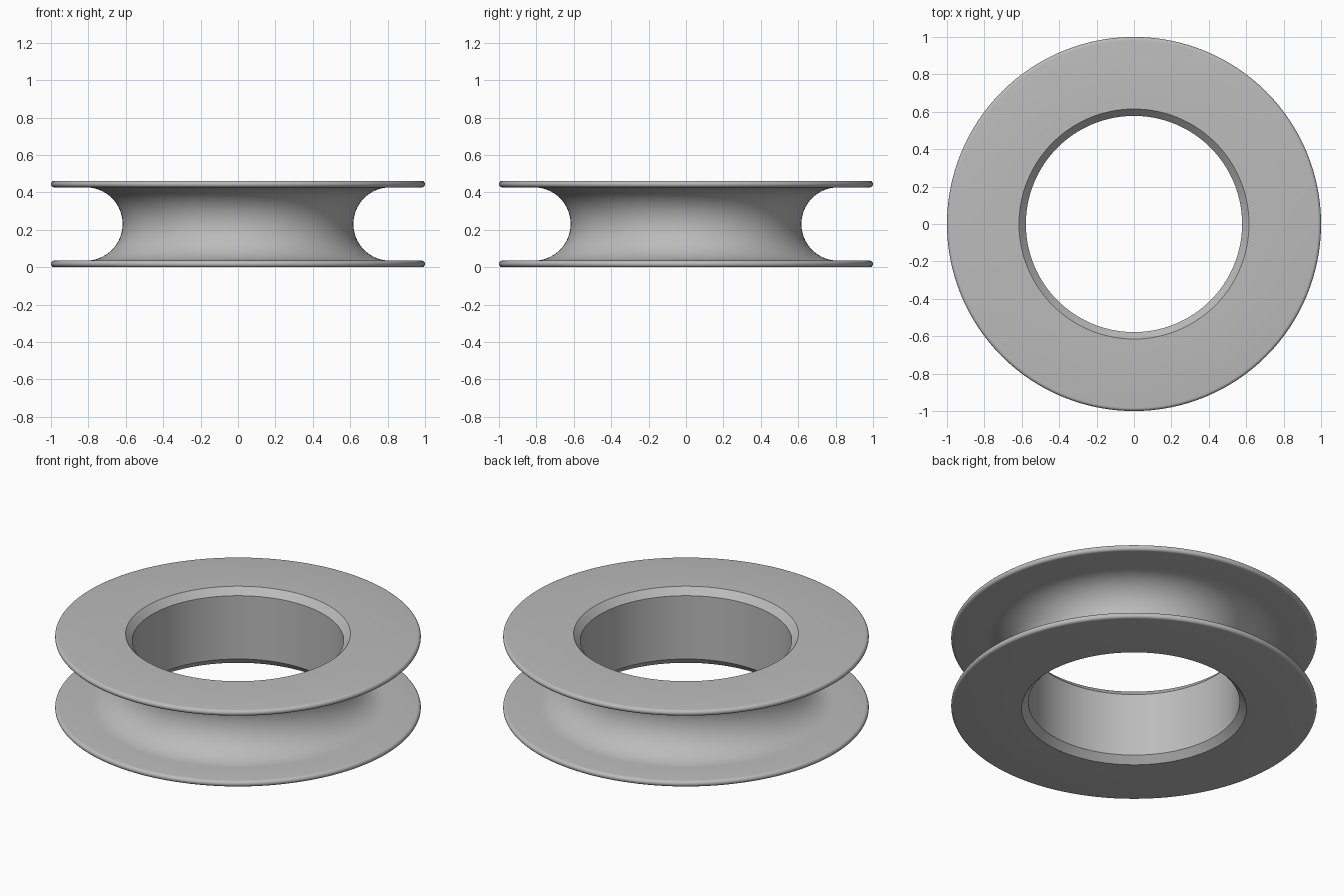
import bpy
import bmesh
from math import sin, cos, pi, radians

cube = bpy.data.objects.get("Cube")
if cube:
    bpy.data.objects.remove(cube, do_unlink=True)

HEIGHT, RIM, THICK = 0.462, 1.0, 0.035
BORE, CHAMFER, CHAMFER_DEPTH = 0.578, 0.037, 0.04
MID = HEIGHT / 2
GROOVE = MID - THICK
GROOVE_CENTRE = 0.617 + GROOVE
EDGE = THICK / 2
SEGMENTS = 128


def arc(r, z, radius, start, end, steps):
    """Points (radius, height) along an arc, angles in degrees."""
    angles = [radians(start + (end - start) * i / steps) for i in range(steps + 1)]
    return [(r + radius * cos(a), z + radius * sin(a)) for a in angles]


# Closed cross-section: chamfered bore, rounded flange rims, half-round groove
profile = [(BORE, HEIGHT - CHAMFER_DEPTH), (BORE, CHAMFER_DEPTH), (BORE + CHAMFER, 0)]
profile += arc(RIM - EDGE, EDGE, EDGE, -90, 90, 10)
profile += arc(GROOVE_CENTRE, MID, GROOVE, 270, 90, 32)
profile += arc(RIM - EDGE, HEIGHT - EDGE, EDGE, -90, 90, 10)
profile.append((BORE + CHAMFER, HEIGHT))

# Revolve the cross-section around the vertical axis
bm = bmesh.new()
rings = []
for i in range(SEGMENTS):
    a = 2 * pi * i / SEGMENTS
    rings.append([bm.verts.new((r * cos(a), r * sin(a), z)) for r, z in profile])
for i, ring in enumerate(rings):
    following = rings[(i + 1) % SEGMENTS]
    for j in range(len(profile)):
        k = (j + 1) % len(profile)
        bm.faces.new((ring[j], following[j], following[k], ring[k]))
bmesh.ops.recalc_face_normals(bm, faces=bm.faces)
mesh = bpy.data.meshes.new("grooved_ring")
bm.to_mesh(mesh)
bm.free()

ring_object = bpy.data.objects.new("grooved_ring", mesh)
bpy.context.collection.objects.link(ring_object)

# Plain grey finish
grey = bpy.data.materials.new("grey")
grey.use_nodes = True
colour = (0.5, 0.5, 0.5, 1)
grey.diffuse_color = colour
grey.node_tree.nodes["Principled BSDF"].inputs["Base Color"].default_value = colour
mesh.materials.append(grey)

# Smooth curves, crisp chamfer edges
bpy.ops.object.select_all(action="DESELECT")
ring_object.select_set(True)
bpy.context.view_layer.objects.active = ring_object
bpy.ops.object.shade_smooth_by_angle(angle=radians(30))
